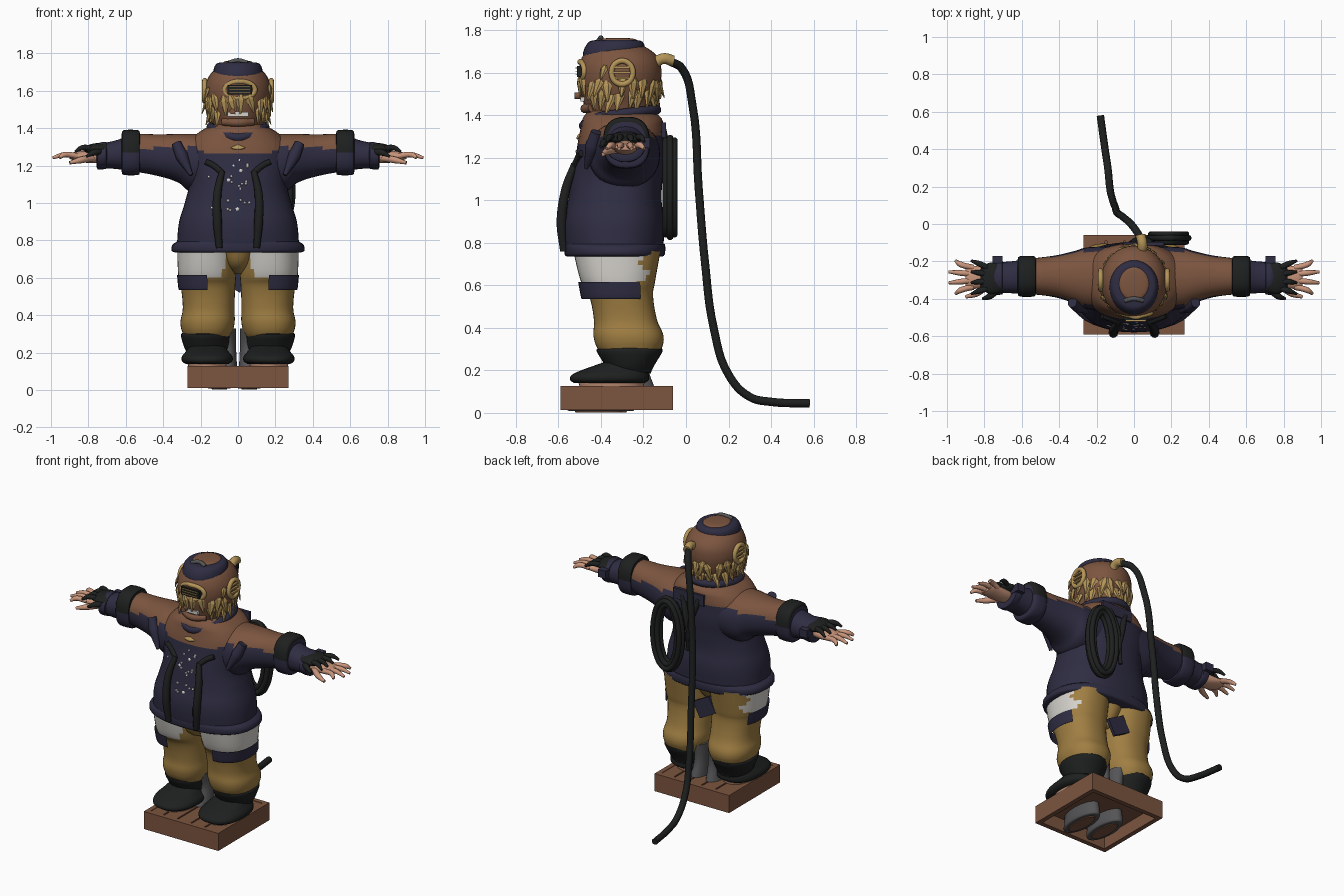
import bpy, bmesh, math, random
from mathutils import Matrix, Vector
from mathutils.bvhtree import BVHTree

random.seed(4)
if "Cube" in bpy.data.objects:
    bpy.data.objects.remove(bpy.data.objects["Cube"])


def material(name, *rgb):
    m = bpy.data.materials.new(name)
    m.use_nodes = True
    m.diffuse_color = (*rgb, 1)
    m.node_tree.nodes["Principled BSDF"].inputs["Base Color"].default_value = (*rgb, 1)
    return m


NAVY = material("navy cloth", .028, .026, .055)
BROWN = material("brown leather", .2, .09, .05)
OCHRE = material("ochre trousers", .35, .21, .055)
TAN = material("tan brass", .46, .3, .1)
WHITE = material("white cloth", .66, .64, .6)
BLACK = material("black rubber", .013, .014, .014)
GREY = material("grey boot", .09, .09, .095)
SKIN = material("skin", .58, .3, .2)


def finish(name, bm, mats, rule=None, angle=50):
    """Turn a bmesh into an object; rule gives a material slot, or None to drop the face."""
    bmesh.ops.recalc_face_normals(bm, faces=bm.faces)
    if rule:
        drop = []
        for f in bm.faces:
            slot = rule(f.calc_center_median(), f.normal)
            if slot is None:
                drop.append(f)
            else:
                f.material_index = slot
        bmesh.ops.delete(bm, geom=drop, context="FACES")
    me = bpy.data.meshes.new(name)
    bm.to_mesh(me)
    bm.free()
    for m in mats:
        me.materials.append(m)
    me.shade_smooth()
    me.set_sharp_from_angle(angle=math.radians(angle))
    ob = bpy.data.objects.new(name, me)
    bpy.context.collection.objects.link(ob)
    return ob


def loft(name, rows, mats, axis="z", side=1, rule=None, n=32, p=2, steps=4, angle=50):
    """Oval rings (position, centre a, centre b, radius a, radius b) joined along an axis."""
    rows = [Vector(r) for r in rows]
    fine = []
    for i in range(len(rows) - 1):
        a, b = rows[i], rows[i + 1]
        before, after = rows[max(i - 1, 0)], rows[min(i + 2, len(rows) - 1)]
        for k in range(steps):
            u = k / steps
            fine.append(a + (b - a) * u + u * (1 - u) / 2 * (
                (b - before) * (1 - u) - (after - a) * u + (b - a) * (2 * u - 1)))
    fine.append(rows[-1])
    bm = bmesh.new()
    rings = []
    for t, ca, cb, ra, rb in fine:
        ring = []
        for k in range(n):
            w = math.tau * k / n
            c, s = math.cos(w), math.sin(w)
            a = ca + ra * math.copysign(abs(c) ** (2 / p), c)
            b = cb + rb * math.copysign(abs(s) ** (2 / p), s)
            ring.append(bm.verts.new((side * a, b, t) if axis == "z" else (side * t, a, b)))
        rings.append(ring)
    for lo, hi in zip(rings, rings[1:]):
        for k in range(n):
            j = (k + 1) % n
            bm.faces.new((lo[k], lo[j], hi[j], hi[k]))
    bm.faces.new(rings[0])
    bm.faces.new(rings[-1])
    return finish(name, bm, mats, rule, angle)


def tube(name, pts, radius, mat, taper=None, closed=False, side=1):
    """Round tube along a smooth path, with an optional thickness per point."""
    cu = bpy.data.curves.new(name, "CURVE")
    cu.dimensions, cu.bevel_depth, cu.bevel_resolution = "3D", radius, 3
    cu.use_fill_caps, cu.resolution_u = True, 6
    sp = cu.splines.new("BEZIER")
    sp.bezier_points.add(len(pts) - 1)
    sp.use_cyclic_u = closed
    for i, (bp, (x, y, z)) in enumerate(zip(sp.bezier_points, pts)):
        bp.co = (side * x, y, z)
        bp.handle_left_type = bp.handle_right_type = "AUTO"
        bp.radius = taper[i] if taper else 1
    tmp = bpy.data.objects.new(name + " path", cu)
    bpy.context.collection.objects.link(tmp)
    dg = bpy.context.evaluated_depsgraph_get()
    me = bpy.data.meshes.new_from_object(tmp.evaluated_get(dg))
    bpy.data.objects.remove(tmp)
    bm = bmesh.new()
    bm.from_mesh(me)
    return finish(name, bm, [mat], lambda c, nn: 0)


def box(name, centre, size, mat, turn=0, axis="Z"):
    bm = bmesh.new()
    bmesh.ops.create_cube(bm, size=1, matrix=Matrix.Translation(centre)
                          @ Matrix.Rotation(turn, 4, axis) @ Matrix.Diagonal((*size, 1)))
    return finish(name, bm, [mat], angle=30)


# Crate with slatted top, open below
MID = -.325
for s in (-1, 1):
    box("crate_end", (0, MID + s * .25, .07), (.54, .03, .115), BROWN)
    box("crate_side", (s * .255, MID, .07), (.03, .53, .115), BROWN)
for i in range(5):
    box("crate_slat", ((i - 2) * .1, MID, .115), (.09, .49, .018), BROWN)
box("crate_panel", (0, MID, .1), (.5, .49, .01), BROWN)
for x, y in ((.06, -.41), (-.1, -.39)):
    loft("sole_rim", [(.008, x, y, .05, .13), (.02, x, y, .065, .15), (.1, x, y, .06, .14)], [GREY])
    loft("sole_pad", [(.003, x, y, .04, .11), (.012, x, y, .042, .115)], [BROWN], steps=1)


# Trousers, cuffs and boots
def leg_colour(c, nrm):
    edge = -.2 + .03 * math.sin(c.z * 60)
    return 1 if c.z > .61 and c.y < edge and abs(c.x) > .06 + (.72 - c.z) * .2 else 0


for s in (-1, 1):
    loft("trouser_leg", [(.27, .165, -.26, .11, .12), (.3, .165, -.265, .13, .15),
                         (.36, .163, -.27, .145, .165), (.44, .157, -.285, .138, .148),
                         (.55, .16, -.305, .145, .15), (.62, .165, -.32, .155, .175),
                         (.76, .165, -.325, .16, .205)],
         [OCHRE, WHITE], side=s, rule=leg_colour, n=40, p=2.3, steps=6)
    loft("thigh_cuff", [(.535, .163, -.318, .148, .17), (.545, .163, -.318, .156, .176),
                        (.615, .165, -.325, .161, .182)], [NAVY], side=s, p=2.3,
         rule=lambda c, nrm: 0 if c.y < -.22 and abs(c.x) > .16 and abs(nrm.z) < .9 else None)
    loft("inner_boot", [(.125, .055, -.25, .05, .1), (.22, .05, -.24, .04, .06),
                        (.33, .06, -.25, .05, .08)], [GREY], side=s)
    loft("boot_cuff", [(.19, .165, -.265, .1, .1), (.23, .168, -.265, .12, .12),
                       (.29, .172, -.265, .133, .155), (.305, .172, -.265, .125, .145)],
         [BLACK], side=s, angle=35)
    loft("shoe", [(.14, .165, -.36, .115, .165), (.155, .165, -.36, .135, .185),
                  (.18, .165, -.355, .135, .18), (.205, .165, -.33, .115, .15),
                  (.24, .165, -.28, .09, .1)], [BLACK], side=s, p=2.4)
    loft("shoe_sole", [(.122, .165, -.35, .1, .15), (.142, .165, -.35, .105, .155)], [SKIN], side=s, steps=1)
    box("heel_tab", (s * .165, -.18, .205), (.06, .03, .04), BLACK)
loft("trouser_seat", [(.62, 0, -.32, .03, .08), (.67, 0, -.34, .08, .15), (.75, 0, -.34, .12, .19)], [OCHRE])
box("seat_flap", (-.02, -.17, .6), (.13, .02, .11), NAVY, .5, "Y")


# Jacket with leather yoke
def jacket_colour(c, nrm):
    limit = 1.27 if c.y < MID else 1.3
    return 1 if c.z > limit + .12 * max(abs(c.x) - .15, 0) else 0


jacket = loft("jacket", [(.74, 0, -.335, .325, .225), (.8, 0, -.34, .325, .235), (.9, 0, -.34, .315, .238),
                         (1, 0, -.335, .285, .22), (1.1, 0, -.325, .262, .215), (1.2, 0, -.31, .275, .21),
                         (1.28, 0, -.305, .28, .202), (1.34, 0, -.3, .25, .195), (1.385, 0, -.3, .2, .185),
                         (1.42, 0, -.31, .13, .15)],
              [NAVY, BROWN], rule=jacket_colour, n=48, p=2.3, steps=6)
loft("jacket_hem", [(.735, 0, -.335, .335, .225), (.745, 0, -.335, .355, .235),
                    (.775, 0, -.335, .352, .238), (.795, 0, -.335, .325, .235)], [NAVY], p=2.4)
ring = [(math.cos(w), math.sin(w)) for w in (math.tau * k / 16 for k in range(16))]
tube("collar", [(.145 * c, -.31 + .17 * s, 1.405 + .02 * s - .035 * max(-s, 0) ** 4) for c, s in ring],
     .024, NAVY, closed=True)


# Sleeves, armbands, gloves and hands
def sleeve_colour(c, nrm):
    return 1 if abs(c.x) < .55 and c.z > 1.295 else 0


for s in (-1, 1):
    loft("sleeve", [(.12, -.29, 1.22, .17, .15), (.25, -.29, 1.215, .165, .155), (.32, -.285, 1.24, .14, .13),
                    (.42, -.28, 1.255, .112, .112), (.55, -.28, 1.268, .095, .1), (.66, -.285, 1.258, .085, .075),
                    (.75, -.285, 1.252, .08, .065)],
         [NAVY, BROWN], "x", s, sleeve_colour, p=2.2, steps=5)
    loft("armband", [(.525, -.28, 1.27, .09, .105), (.535, -.28, 1.27, .108, .12),
                     (.61, -.28, 1.27, .108, .12), (.622, -.28, 1.268, .09, .1)],
         [NAVY, BLACK], "x", s, lambda c, nrm: 1 if c.z > 1.28 else 0, p=2.6, steps=3)
    loft("cuff", [(.7, -.285, 1.255, .07, .06), (.705, -.285, 1.255, .092, .072),
                  (.75, -.285, 1.25, .09, .07), (.755, -.285, 1.25, .06, .05)], [NAVY], "x", s, steps=2)
    box("cuff_tab", (s * .73, -.2, 1.27), (.055, .06, .05), NAVY)
    loft("palm", [(.74, -.285, 1.25, .045, .034), (.8, -.285, 1.248, .056, .034), (.87, -.285, 1.25, .062, .024),
                  (.9, -.285, 1.25, .05, .014)], [SKIN], "x", s, n=20)
    loft("glove_back", [(.7, -.29, 1.29, .07, .03), (.76, -.29, 1.29, .085, .03), (.8, -.29, 1.287, .07, .024),
                        (.82, -.29, 1.285, .05, .012)], [BLACK], "x", s, n=20)
    for k in range(4):
        d = k - 1.5
        y = -.285 + d * .034
        tip = 1 - .018 * d * d
        tube("finger", [(.86, y, 1.252), (.93, y + d * .013, 1.258), (tip - .005, y + d * .025, 1.242)],
             .016, SKIN, (1, .95, .5), side=s)
        tube("glove_finger", [(.77, y - .005, 1.288), (.83, y + d * .015, 1.296), (.87, y + d * .025, 1.275)],
             .017, BLACK, (1, .9, .4), side=s)
    tube("thumb", [(.78, -.32, 1.24), (.84, -.37, 1.23), (.9, -.39, 1.215)], .018, SKIN, (1.1, 1, .5), side=s)
    tube("glove_thumb", [(.72, -.34, 1.27), (.77, -.385, 1.27), (.81, -.4, 1.25)], .018, BLACK, (1, 1, .4), side=s)
    # Shoulder tabs and chest straps
    tube("shoulder_tab", [(.33, -.42, 1.32), (.3, -.44, 1.25), (.25, -.47, 1.15)], .034, NAVY, (.8, 1, .3), side=s)
    tube("chest_strap", [(.085, -.525, 1.17), (.11, -.565, 1.05), (.11, -.585, .9), (.1, -.575, .76)],
         .022, BLACK, (.7, 1, 1.1, .8), side=s)
    tube("strap_loop", [(.085, -.525, 1.16), (.13, -.505, 1.2), (.17, -.49, 1.22)], .016, BLACK, side=s)
loft("yoke_badge", [(1.285, 0, -.505, .01, .008), (1.295, 0, -.503, .04, .012), (1.31, 0, -.498, .01, .008)], [TAN], n=12)

# White flecks lying on the jacket front
scan = bmesh.new()
scan.from_mesh(jacket.data)
tree = BVHTree.FromBMesh(scan)
scan.free()
bm = bmesh.new()
for k in range(24):
    x, z = random.uniform(-.06, .06), random.uniform(.94, 1.26)
    if k % 4 == 0:
        x -= .1
    hit, nrm, _, _ = tree.ray_cast(Vector((x, -2, z)), Vector((0, 1, 0)))
    place = Matrix.Translation(hit) @ nrm.to_track_quat("Z", "Y").to_matrix().to_4x4()
    bmesh.ops.create_cone(bm, cap_ends=True, segments=5, radius1=random.uniform(.007, .016),
                          radius2=.006, depth=.008, matrix=place)
finish("flecks", bm, [WHITE])

# Head and cap
loft("head", [(1.37, 0, -.31, .12, .14), (1.45, 0, -.315, .14, .165), (1.52, 0, -.312, .165, .185),
              (1.6, 0, -.31, .178, .195), (1.67, 0, -.31, .16, .18), (1.72, 0, -.32, .115, .13),
              (1.75, 0, -.32, .04, .05)], [BROWN])
loft("cap", [(1.655, 0, -.345, .105, .12), (1.675, 0, -.345, .128, .14), (1.715, 0, -.335, .13, .142),
             (1.745, 0, -.33, .115, .125), (1.752, 0, -.33, .09, .1)], [NAVY])
loft("cap_top", [(1.74, 0, -.32, .085, .095), (1.756, 0, -.32, .075, .085), (1.762, 0, -.32, .04, .05)], [BROWN])
tube("cap_crest", [(-.05, -.41, 1.75), (0, -.4, 1.763), (.05, -.41, 1.75)], .012, GREY)
box("face_grille", (.01, -.5, 1.605), (.13, .025, .05), BLACK)
tube("face_ring", [(.01 + .08 * c, -.497 + .02 * abs(c), 1.605 + .045 * s) for c, s in ring], .014, TAN, closed=True)
for k in range(3):
    box("grille_bar", (.01, -.515, 1.59 + k * .016), (.11, .01, .004), TAN)
box("teeth", (0, -.487, 1.475), (.11, .02, .022), WHITE)
tube("mouth_valve", [(-.03, -.46, 1.49), (-.03, -.525, 1.49)], .016, BROWN)
tube("chin", [(-.08, -.44, 1.435), (0, -.475, 1.43), (.08, -.44, 1.435)], .022, BROWN)
for s in (-1, 1):
    tube("side_port_ring", [(.178, -.3 + .05 * c, 1.6 + .055 * t) for c, t in ring], .014, TAN, closed=True, side=s)
    for k in range(3):
        box("port_bar", (s * .183, -.3, 1.575 + k * .025), (.012, .08, .01), TAN)

# Brass petals hanging round the helmet
bm = bmesh.new()
for z, count, rx, ry, size in ((1.475, 22, .158, .175, 1), (1.53, 22, .174, .19, 1), (1.6, 14, .186, .2, .7)):
    for k in range(count):
        w = math.tau * (k + random.uniform(-.25, .25)) / count
        front, back = math.sin(w) < -.75, math.sin(w) > .3
        if z > 1.58 and (front or back or abs(math.sin(w)) < .3):
            continue
        if front and z < 1.5 and abs(math.cos(w)) < .45:
            continue
        here = Matrix.Translation((rx * math.cos(w), -.31 + ry * math.sin(w), z + random.uniform(-.015, .015)))
        turn = Matrix.Rotation(w, 4, "Z") @ Matrix.Rotation(math.pi + random.uniform(-.35, .1), 4, "Y") \
            @ Matrix.Rotation(random.uniform(-.3, .3), 4, "X")
        for r1, r2, depth, shift in ((.027, .005, .075, .02), (.012, .027, .03, -.0325)):
            bmesh.ops.create_cone(bm, cap_ends=True, segments=6, radius1=r1 * size, radius2=r2 * size, depth=depth * size,
                                  matrix=here @ turn @ Matrix.Translation((0, 0, shift * size)) @ Matrix.Diagonal((.5, 1, 1, 1)))
finish("helmet_petals", bm, [TAN], angle=30)

# Air hose, coiled rope and back straps
tube("hose_elbow", [(.04, -.16, 1.63), (.045, -.11, 1.665), (.035, -.06, 1.655)], .026, TAN)
tube("air_hose", [(.04, -.08, 1.655), (.0, -.02, 1.62), (-.05, .03, 1.45), (-.09, .06, 1.05), (-.1, .09, .7),
                  (-.115, .13, .4), (-.13, .2, .18), (-.14, .3, .075), (-.155, .4, .052), (-.18, .58, .045)], .02, BLACK)
for k, (grow, y) in enumerate(((0, -.095), (.012, -.075), (0, -.055), (-.025, -.065), (-.03, -.09))):
    tube("rope_coil", [(.185 + (.095 + grow) * c, y, 1.06 + (.22 + grow) * s) for c, s in ring], .016, BLACK, closed=True)
for a, b in ((-.02, .06), (.1, .02)):
    tube("back_strap", [(a, -.11, 1.33), ((a + b) / 2, -.085, 1.2), (b, -.1, .98)], .018, BLACK, (1, 1, .6))
box("back_tab", (.05, -.105, 1.33), (.22, .02, .07), NAVY)
